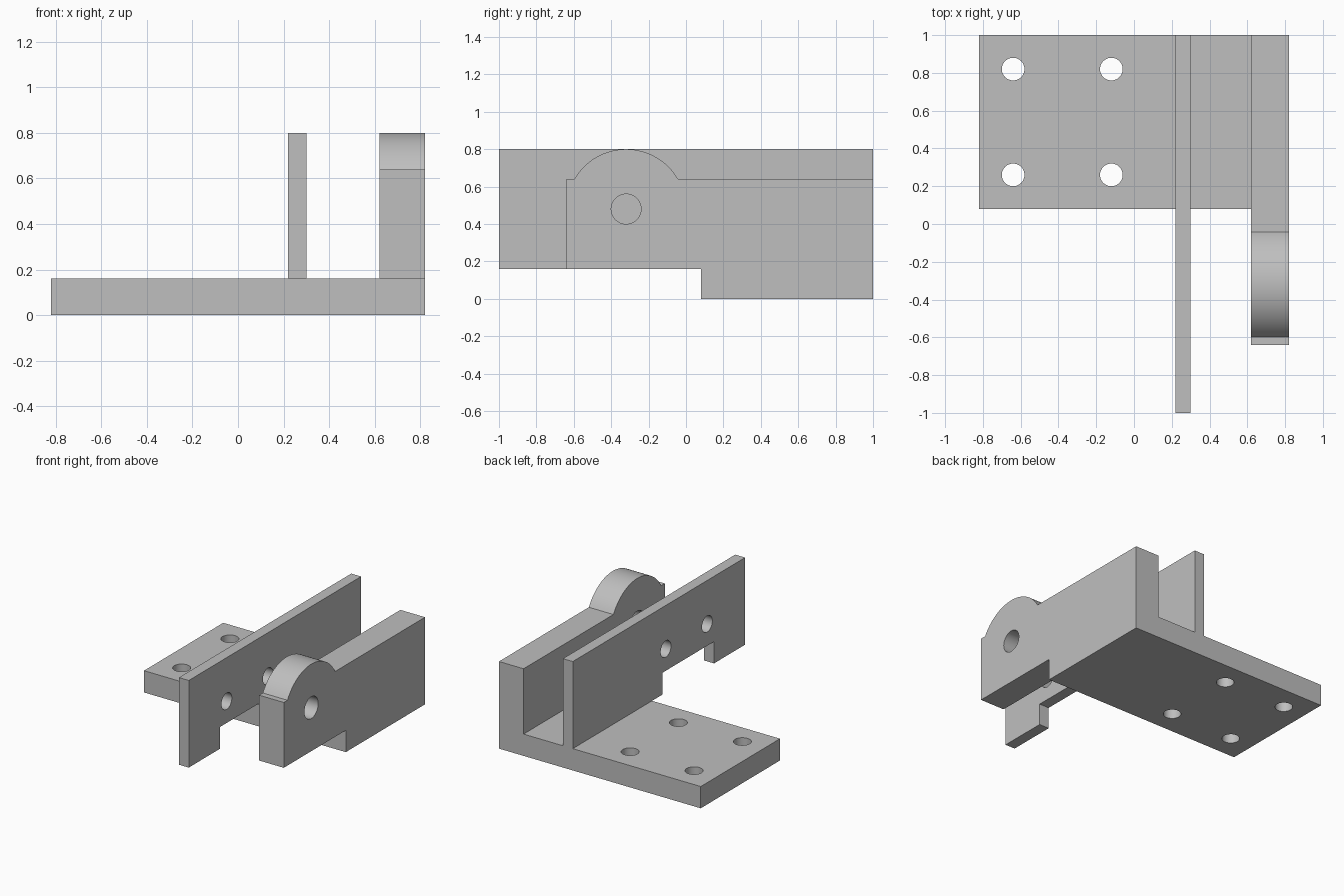
import bpy, bmesh, math
from mathutils import Matrix, Vector

cube = bpy.data.objects.get("Cube")
if cube:
    bpy.data.objects.remove(cube, do_unlink=True)

GREY = (0.52, 0.52, 0.52, 1)
metal = bpy.data.materials.new("plain grey metal")
metal.diffuse_color = GREY
metal.use_nodes = True
metal.node_tree.nodes["Principled BSDF"].inputs["Base Color"].default_value = GREY


def extrude_profile(name, points, vector):
    """Solid made by sweeping a flat outline along a vector."""
    bm = bmesh.new()
    face = bm.faces.new([bm.verts.new(p) for p in points])
    new = bmesh.ops.extrude_face_region(bm, geom=[face])["geom"]
    verts = [g for g in new if isinstance(g, bmesh.types.BMVert)]
    bmesh.ops.translate(bm, verts=verts, vec=vector)
    bmesh.ops.recalc_face_normals(bm, faces=bm.faces)
    mesh = bpy.data.meshes.new(name)
    bm.to_mesh(mesh)
    bm.free()
    obj = bpy.data.objects.new(name, mesh)
    bpy.context.collection.objects.link(obj)
    mesh.materials.append(metal)
    return obj


def side_plate(name, outline, x0, x1):
    return extrude_profile(name, [(x0, y, z) for y, z in outline], Vector((x1 - x0, 0, 0)))


def drill(obj, centres, radius, axis):
    """Cut round holes through a part along the x or z axis."""
    turn = Matrix.Rotation(math.pi / 2, 4, "Y") if axis == "X" else Matrix()
    bm = bmesh.new()
    for c in centres:
        bmesh.ops.create_cone(bm, cap_ends=True, segments=48, radius1=radius, radius2=radius,
                              depth=0.5, matrix=Matrix.Translation(c) @ turn)
    mesh = bpy.data.meshes.new("hole_cutter")
    bm.to_mesh(mesh)
    bm.free()
    mesh.materials.append(metal)
    cutter = bpy.data.objects.new("hole_cutter", mesh)
    bpy.context.collection.objects.link(cutter)
    cutter.hide_render = True
    mod = obj.modifiers.new("holes", "BOOLEAN")
    mod.operation, mod.solver, mod.object = "DIFFERENCE", "EXACT", cutter
    bpy.ops.object.select_all(action="DESELECT")
    obj.select_set(True)
    bpy.context.view_layer.objects.active = obj
    bpy.ops.object.modifier_apply(modifier=mod.name)
    bpy.data.objects.remove(cutter, do_unlink=True)
    bpy.ops.object.shade_smooth_by_angle(angle=math.radians(30))


BASE_TOP = 0.16
PIVOT_Y, PIVOT_Z = -0.32, 0.48

# Base plate with four mounting holes
base = extrude_profile("base_plate",
                       [(-0.82, 0.08, 0), (0.82, 0.08, 0), (0.82, 1, 0), (-0.82, 1, 0)],
                       Vector((0, 0, BASE_TOP)))
drill(base, [(x, y, 0.08) for x in (-0.64, -0.12) for y in (0.26, 0.82)], 0.06, "Z")

# Thin upright plate with a notch in its overhanging lower edge
thin = side_plate("thin_upright_plate",
                  [(-1, BASE_TOP), (-0.64, BASE_TOP), (-0.64, 0.32), (-0.04, 0.32),
                   (-0.04, BASE_TOP), (1, BASE_TOP), (1, 0.8), (-1, 0.8)], 0.22, 0.30)
drill(thin, [(0.26, PIVOT_Y + d, PIVOT_Z) for d in (-0.24, 0.24)], 0.06, "X")

# Thick upright arm with a rounded boss around the pivot hole
BOSS = 0.32
start = math.asin((0.64 - PIVOT_Z) / BOSS)
arc = [start + (math.pi - 2 * start) * i / 32 for i in range(33)]
outline = [(-0.64, BASE_TOP), (1, BASE_TOP), (1, 0.64)]
outline += [(PIVOT_Y + BOSS * math.cos(a), PIVOT_Z + BOSS * math.sin(a)) for a in arc]
outline.append((-0.64, 0.64))
arm = side_plate("thick_pivot_arm", outline, 0.62, 0.82)
drill(arm, [(0.72, PIVOT_Y, PIVOT_Z)], 0.08, "X")
